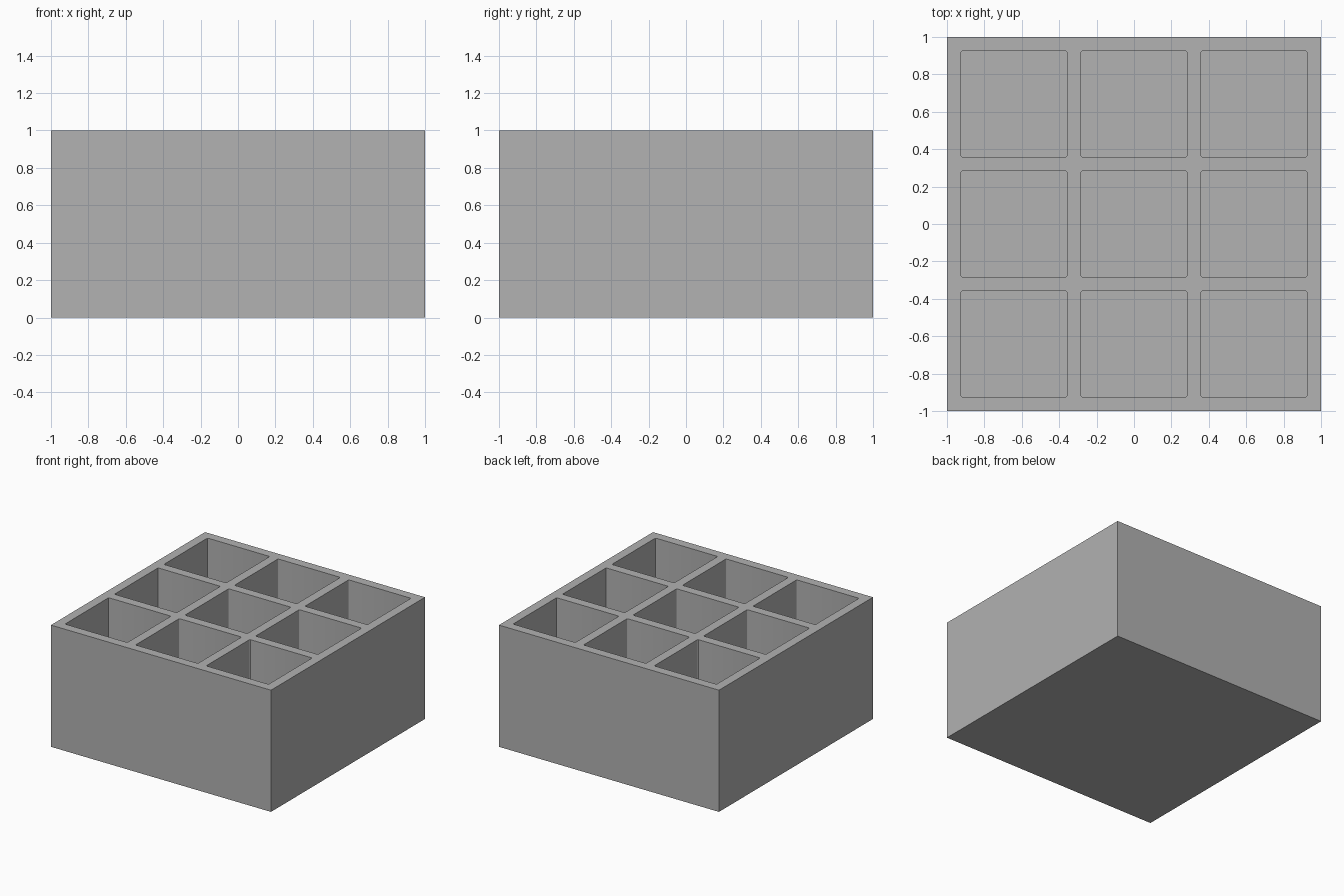
import bpy
import bmesh
from mathutils import Matrix

cube = bpy.data.objects.get("Cube")
if cube:
    bpy.data.objects.remove(cube, do_unlink=True)

SIZE, HEIGHT, WALL, FLOOR, FILLET = 2.0, 1.0, 0.075, 0.075, 0.01
CELLS = 3
CELL = (SIZE - WALL * (CELLS + 1)) / CELLS

grey = bpy.data.materials.new("grey")
grey.use_nodes = True
colour = (0.445, 0.445, 0.445, 1)
grey.diffuse_color = colour
grey.node_tree.nodes["Principled BSDF"].inputs["Base Color"].default_value = colour


def add_box(bm, x, y, z0, z1, side):
    """Add a square box between two heights."""
    matrix = Matrix.Translation((x, y, (z0 + z1) / 2)) @ Matrix.Diagonal((side, side, z1 - z0, 1))
    bmesh.ops.create_cube(bm, size=1, matrix=matrix)


def make_object(name, bm):
    mesh = bpy.data.meshes.new(name)
    bm.to_mesh(mesh)
    bm.free()
    mesh.materials.append(grey)
    obj = bpy.data.objects.new(name, mesh)
    bpy.context.collection.objects.link(obj)
    return obj


# Solid outer block
bm = bmesh.new()
add_box(bm, 0, 0, 0, HEIGHT, SIZE)
organiser = make_object("compartment_box", bm)

# Grid of pockets with slightly rounded upright corners
bm = bmesh.new()
step = CELL + WALL
for i in range(CELLS):
    for j in range(CELLS):
        add_box(bm, (i - 1) * step, (j - 1) * step, FLOOR, HEIGHT + 0.2, CELL)
uprights = [e for e in bm.edges if abs(e.verts[0].co.z - e.verts[1].co.z) > 0.1]
bmesh.ops.bevel(bm, geom=uprights, offset=FILLET, segments=3, profile=0.5, affect='EDGES')
pockets = make_object("pocket_cutter", bm)
pockets.hide_render = True

# Cut the pockets and drop the cutter
cut = organiser.modifiers.new("pockets", 'BOOLEAN')
cut.operation = 'DIFFERENCE'
cut.solver = 'EXACT'
cut.object = pockets
bpy.context.view_layer.objects.active = organiser
organiser.select_set(True)
bpy.ops.object.modifier_apply(modifier=cut.name)
bpy.data.objects.remove(pockets, do_unlink=True)
bpy.ops.object.shade_smooth_by_angle()
